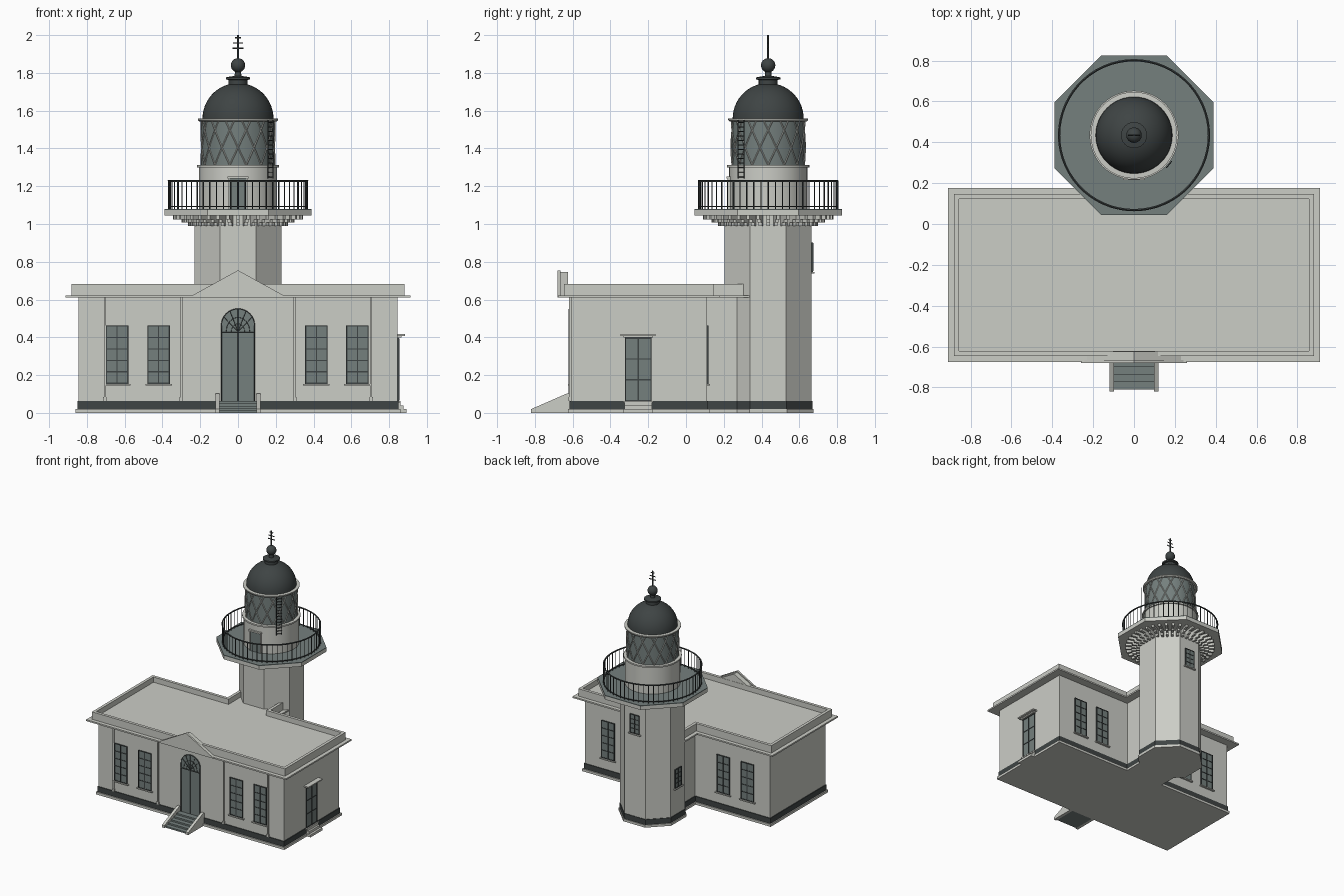
import bpy, bmesh, math
from mathutils import Matrix, Vector

if "Cube" in bpy.data.objects:
    bpy.data.objects.remove(bpy.data.objects["Cube"])

def material(name, r, g, b):
    m = bpy.data.materials.new(name)
    m.diffuse_color = (r, g, b, 1)
    m.use_nodes = True
    m.node_tree.nodes["Principled BSDF"].inputs["Base Color"].default_value = m.diffuse_color
    return m

WALL = material("pale_stone", .60, .61, .565)
GREY = material("grey_green", .176, .214, .207)
DARK = material("dark_metal", .049, .058, .058)
I = Matrix.Identity(4)
TY = 0.435  # tower axis
TOWER = Matrix.Translation((0, TY, 0))

def finish(name, bm, mat, smooth=False):
    bmesh.ops.recalc_face_normals(bm, faces=bm.faces)
    me = bpy.data.meshes.new(name)
    bm.to_mesh(me)
    bm.free()
    ob = bpy.data.objects.new(name, me)
    bpy.context.collection.objects.link(ob)
    me.materials.append(mat)
    if smooth:
        bpy.context.view_layer.objects.active = ob
        ob.select_set(True)
        bpy.ops.object.shade_smooth_by_angle(angle=math.radians(35))
        ob.select_set(False)
    return ob

def box(bm, x0, x1, y0, y1, z0, z1, M=I):
    m = Matrix.Translation(((x0+x1)/2, (y0+y1)/2, (z0+z1)/2)) @ Matrix.Diagonal((x1-x0, y1-y0, z1-z0, 1))
    bmesh.ops.create_cube(bm, size=1, matrix=M @ m)

def rod(bm, a, b, r, n=5, M=I):
    a, b = M @ Vector(a), M @ Vector(b)
    q = (b - a).to_track_quat('Z', 'Y').to_matrix().to_4x4()
    bmesh.ops.create_cone(bm, cap_ends=True, segments=n, radius1=r, radius2=r, depth=(b-a).length,
                          matrix=Matrix.Translation((a+b)/2) @ q)

def prism(bm, pts, vec, M=I):
    a = [bm.verts.new(M @ Vector(p)) for p in pts]
    b = [bm.verts.new(M @ (Vector(p) + Vector(vec))) for p in pts]
    n = len(a)
    bm.faces.new(a)
    bm.faces.new(b)
    for i in range(n):
        bm.faces.new((a[i], a[(i+1) % n], b[(i+1) % n], b[i]))

def lathe(name, profile, mat, n=48):
    bm = bmesh.new()
    rings = [[bm.verts.new((r*math.cos(k*math.tau/n), TY + r*math.sin(k*math.tau/n), z)) for k in range(n)]
             for r, z in profile]
    for p, q in zip(rings, rings[1:]):
        for k in range(n):
            bm.faces.new((p[k], p[(k+1) % n], q[(k+1) % n], q[k]))
    bm.faces.new(rings[0])
    bm.faces.new(rings[-1])
    return finish(name, bm, mat, True)

def octagon(ap, z):
    R = ap / math.cos(math.pi/8)
    return [(R*math.cos((k+.5)*math.pi/4), TY + R*math.sin((k+.5)*math.pi/4), z) for k in range(8)]

def footprint(d, z, end=.34):
    x, y0, y1, c = .845+d, -.61-d, .11+d, .16+d
    return [(-x, y0, z), (x, y0, z), (x, y1, z), (c, y1, z), (c, end, z), (-c, end, z), (-c, y1, z), (-x, y1, z)]

# House and tower layers: outline offset, bottom, top
for name, d, z0, z1, mat in (("base_slab", .015, 0, .02, WALL), ("plinth_band", .006, .02, .064, DARK),
                             ("house_walls", 0, .064, .61, WALL), ("cornice", .067, .61, .622, WALL),
                             ("roof_deck", .012, .622, .64, WALL)):
    bm = bmesh.new()
    prism(bm, footprint(d, z0), (0, 0, z1-z0))
    finish(name, bm, mat)
for name, ap, z0, z1, mat in (("tower_base", .24, 0, .02, WALL), ("tower_band", .234, .02, .064, DARK),
                              ("tower_shaft", .23, .064, 1.045, WALL), ("gallery_slab", .39, 1.045, 1.074, WALL),
                              ("gallery_floor", .39, 1.074, 1.08, GREY)):
    bm = bmesh.new()
    prism(bm, octagon(ap, z0), (0, 0, z1-z0))
    finish(name, bm, mat)

# Parapet as a closed band between two outlines
bm = bmesh.new()
loops = [[bm.verts.new(p) for p in footprint(d, z, e)]
         for d, z, e in ((.036, .622, .34), (.036, .683, .34), (.012, .683, .33), (.012, .622, .33))]
for p, q in zip(loops, loops[1:] + loops[:1]):
    for i in range(8):
        bm.faces.new((p[i], p[(i+1) % 8], q[(i+1) % 8], q[i]))
finish("parapet", bm, WALL)

# Pediment with raised front edge
bm = bmesh.new()
prism(bm, [(-.26, -.68, .612), (.26, -.68, .612), (0, -.68, .755)], (0, .015, 0))
prism(bm, [(-.25, -.666, .612), (.25, -.666, .612), (0, -.666, .745)], (0, .042, 0))
finish("pediment", bm, WALL)

# Thin front wall pilasters with feet
bm = bmesh.new()
for x in (-.705, -.3, .3, .705):
    box(bm, x-.005, x+.005, -.62, -.605, .08, .61)
    box(bm, x-.009, x+.009, -.622, -.605, .064, .085)
finish("pilaster_strips", bm, WALL)

# Windows: glass plate, dark bars, pale sill
glass, bars, sills = bmesh.new(), bmesh.new(), bmesh.new()

def window(x, y, angle, z0, z1, w, rows, lintel=False):
    M = Matrix.Translation((x, y, 0)) @ Matrix.Rotation(angle, 4, 'Z')
    h = w/2
    box(glass, -h, h, -.005, .003, z0, z1, M)
    for i in range(3):
        c = -h + w*i/2
        box(bars, c-.003, c+.003, -.009, 0, z0, z1, M)
    for j in range(rows+1):
        c = z0 + (z1-z0)*j/rows
        box(bars, -h-.003, h+.003, -.008, 0, c-.003, c+.003, M)
    box(sills, -h-.014, h+.014, -.016, 0, z0-.012, z0-.003, M)
    if lintel:
        box(sills, -h-.025, h+.025, -.04, 0, z1+.013, z1+.023, M)
        box(sills, -h-.01, h+.01, -.02, 0, z1+.003, z1+.013, M)

for x in (-.64, -.42, .415, .632):
    window(x, -.61, 0, .157, .46, .112, 5)
    window(x, .11, math.pi, .157, .46, .112, 5)
window(.845, -.253, math.pi/2, .066, .395, .135, 3, True)
window(0, TY+.23, math.pi, .75, .9, .08, 4)
window(-.23, TY, -math.pi/2, .285, .435, .08, 4)
finish("window_glass", glass, GREY)
finish("window_bars", bars, DARK)
finish("window_sills", sills, WALL)

# Arched front door
bm = bmesh.new()
arch = [(.087*math.cos(k*math.pi/16), -.618, .463 + .087*math.sin(k*math.pi/16)) for k in range(17)]
prism(bm, [(.087, -.618, .064)] + arch + [(-.087, -.618, .064)], (0, .012, 0))
finish("front_door", bm, GREY)
bm = bmesh.new()
outline = [(.087, -.62, .064)] + arch + [(-.087, -.62, .064)]
for a, b in zip(outline, outline[1:]):
    rod(bm, a, b, .003)
rod(bm, (-.087, -.62, .425), (.087, -.62, .425), .004)
rod(bm, (0, -.62, .064), (0, -.62, .425), .0015)
for k in range(1, 6):
    a = k*math.pi/6
    rod(bm, (0, -.62, .428), (.087*math.cos(a), -.62, .463 + .087*math.sin(a)), .0022)
for r in (.035, .062):
    for k in range(8):
        p = [(r*math.cos(t*math.pi/8), -.62, .428 + 1.25*r*math.sin(t*math.pi/8)) for t in (k, k+1)]
        rod(bm, p[0], p[1], .002)
finish("door_tracery", bm, DARK)

# Front stairs with sloped cheeks, and side step
bm = bmesh.new()
for i in range(5):
    box(bm, -.097, .097, -.81 + .037*i, -.61, .0125*i, .0125*(i+1))
finish("stair_treads", bm, GREY)
bm = bmesh.new()
for x in (-.12, .097):
    prism(bm, [(x, -.82, 0), (x, -.61, 0), (x, -.61, .103), (x, -.63, .103), (x, -.82, .02)], (.023, 0, 0))
finish("stair_cheeks", bm, WALL)
bm = bmesh.new()
box(bm, .84, .893, -.33, -.175, 0, .02)
box(bm, .84, .875, -.325, -.18, .02, .04)
box(bm, .84, .86, -.325, -.18, .04, .06)
finish("side_step", bm, WALL)

# Stepped brackets under the gallery
bm = bmesh.new()
for k in range(8):
    M = TOWER @ Matrix.Rotation(k*math.pi/4, 4, 'Z')
    for f in (-1, -.5, 0, .5, 1):
        Mb = M @ Matrix.Rotation(f*math.pi/10, 4, 'Z')
        for r, z0, z1 in ((.345, 1.025, 1.046), (.30, 1.008, 1.025), (.265, .99, 1.008)):
            box(bm, .2, r, -.009, .009, z0, z1, Mb)
finish("gallery_brackets", bm, WALL)

# Round gallery railing
bm = bmesh.new()
N = 60
def ring_pt(r, k, z, n=N):
    return (r*math.cos(k*math.tau/n), r*math.sin(k*math.tau/n), z)
for k in range(N):
    rod(bm, ring_pt(.367, k, 1.08), ring_pt(.367, k, 1.23), .0045 if k % 5 == 0 else .003, 4, TOWER)
    for z, r in ((1.228, .006), (1.092, .004)):
        rod(bm, ring_pt(.367, k, z), ring_pt(.367, k+1, z), r, 5, TOWER)
finish("gallery_railing", bm, DARK)

# Lantern room, rings, dome and finial
lathe("lantern_base", [(.207, 1.08), (.207, 1.3), (.218, 1.3), (.218, 1.312), (.19, 1.312)], WALL)
lathe("lantern_glass", [(.193, 1.31), (.193, 1.55)], GREY)
lathe("lantern_ring", [(.19, 1.543), (.205, 1.543), (.212, 1.55), (.212, 1.558), (.18, 1.56)], WALL)
lathe("dome", [(.188*math.cos(t*math.pi/26), 1.558 + .188*math.sin(t*math.pi/26)) for t in range(13)], DARK)
lathe("dome_neck", [(.05, 1.72), (.05, 1.762), (.064, 1.766), (.064, 1.776), (.045, 1.78), (.018, 1.784), (.016, 1.81)], DARK, 24)
lathe("finial_ball", [(max(.002, .038*math.sin(t*math.pi/12)), 1.84 - .038*math.cos(t*math.pi/12)) for t in range(13)], DARK, 24)
bm = bmesh.new()
rod(bm, (0, TY, 1.87), (0, TY, 2), .005, 6)
for z, w in ((1.93, .03), (1.958, .026), (1.985, .015)):
    rod(bm, (-w, TY, z), (w, TY, z), .004)
finish("finial_spike", bm, DARK)

# Diagonal lattice around the lantern
bm = bmesh.new()
n, steps = 14, 12
for k in range(n):
    for s in (-1, 1):
        pts = [ring_pt(.196, k + s*1.25*t/steps, 1.312 + .232*t/steps, n) for t in range(steps+1)]
        for a, b in zip(pts, pts[1:]):
            rod(bm, a, b, .0035, 4, TOWER)
finish("lantern_lattice", bm, WALL)

# Lantern door and ladder
bm = bmesh.new()
box(bm, -.045, .045, TY-.211, TY-.19, 1.08, 1.24)
finish("lantern_door", bm, GREY)
bm = bmesh.new()
box(bm, -.055, .055, TY-.22, TY-.19, 1.24, 1.252)
for x in (-.05, .045):
    box(bm, x, x+.005, TY-.214, TY-.19, 1.08, 1.24)
finish("lantern_door_frame", bm, WALL)
bm = bmesh.new()
M = TOWER @ Matrix.Rotation(math.radians(-40), 4, 'Z')
for y in (-.02, .02):
    rod(bm, (.224, y, 1.24), (.224, y, 1.55), .003, 4, M)
for i in range(13):
    rod(bm, (.224, -.02, 1.25 + .024*i), (.224, .02, 1.25 + .024*i), .0025, 4, M)
finish("lantern_ladder", bm, DARK)
